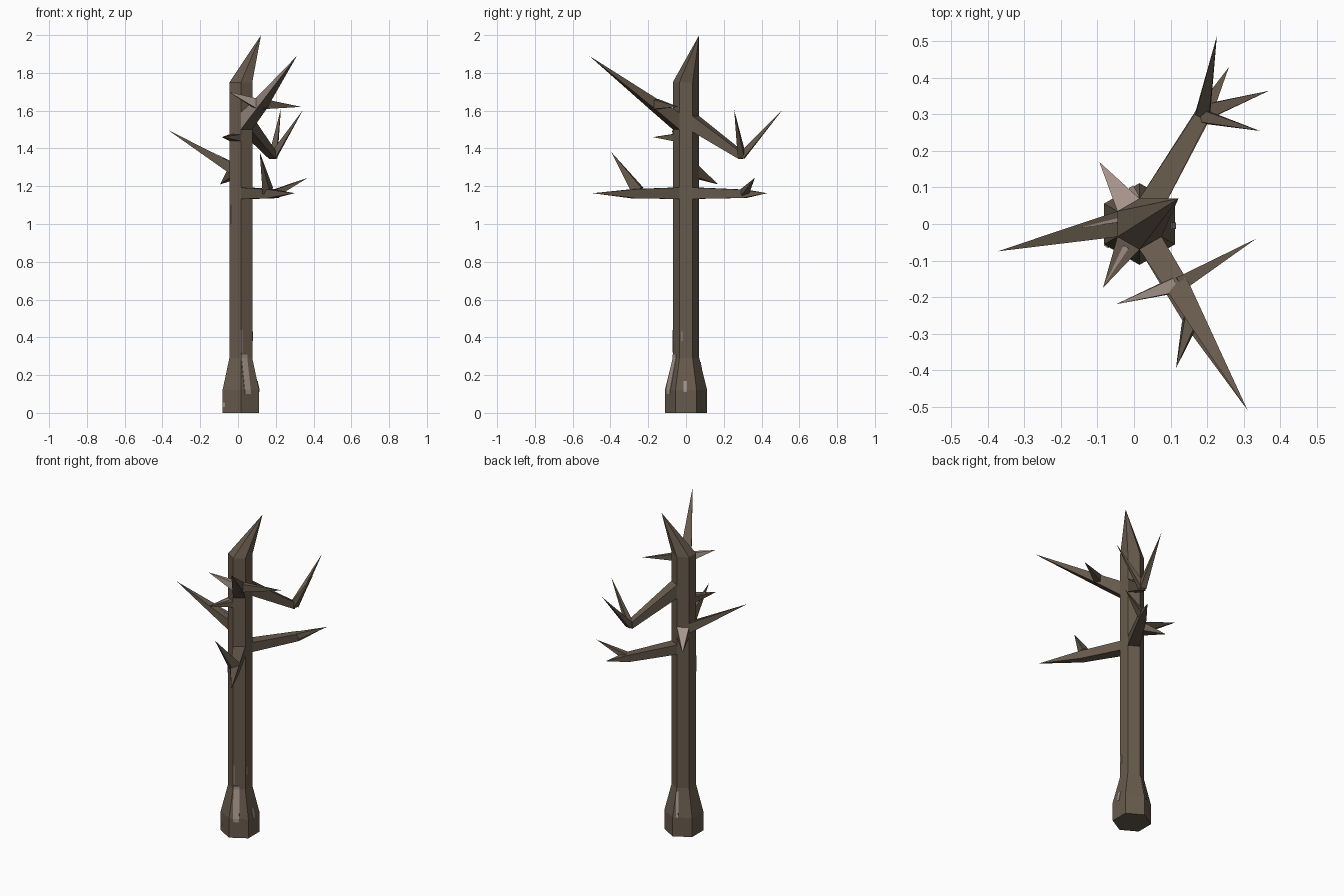
import bpy, bmesh, math
from mathutils import Vector

if "Cube" in bpy.data.objects:
    bpy.data.objects.remove(bpy.data.objects["Cube"])


def flat(name, rgb):
    m = bpy.data.materials.new(name)
    m.diffuse_color = (*rgb, 1)
    m.use_nodes = True
    m.node_tree.nodes["Principled BSDF"].inputs["Base Color"].default_value = m.diffuse_color
    return m


bark = flat("dark brown bark", (0.135, 0.102, 0.072))
pale = flat("pale bare wood", (0.37, 0.29, 0.25))
AXIS = 0.015   # trunk centre in x
UP = Vector((0, 0, 1))


def finish(name, bm):
    bmesh.ops.recalc_face_normals(bm, faces=bm.faces)
    me = bpy.data.meshes.new(name)
    bm.to_mesh(me)
    bm.free()
    me.materials.append(bark)
    me.materials.append(pale)
    bpy.context.collection.objects.link(bpy.data.objects.new(name, me))


def loft(name, rings, tip, bare=()):
    """Skin equal-sized rings, close to a point; sides listed in bare are pale."""
    bm = bmesh.new()
    loops = [[bm.verts.new(p) for p in r] for r in rings]
    n = len(loops[0])
    apex = bm.verts.new(tip)
    bm.faces.new(loops[0][::-1])
    for i in range(n):
        j = (i + 1) % n
        faces = [bm.faces.new((a[i], a[j], b[j], b[i])) for a, b in zip(loops, loops[1:])]
        faces.append(bm.faces.new((loops[-1][i], loops[-1][j], apex)))
        for f in faces:
            f.material_index = int(i in bare)
    finish(name, bm)


def box_ring(c, side, up, w, h):
    c = Vector(c)
    return [c + side * w * a + up * h * b for a, b in ((-1, -1), (1, -1), (1, 1), (-1, 1))]


def radial(angle):
    a = math.radians(angle)
    return Vector((math.cos(a), math.sin(a), 0)), Vector((-math.sin(a), math.cos(a), 0))


def branch(name, angle, z, h, tip, mids=(), bare=()):
    """Four-sided branch growing out of the trunk face at the given angle."""
    d, side = radial(angle)
    base = Vector((AXIS, 0, z)) + d * 0.06
    rings = [box_ring(base, side, UP, 0.035, h)]
    rings += [box_ring(c, side, UP, w, hh) for c, w, hh in mids]
    loft(name, rings, tip, bare)


def twig(name, base, tip, w, h, bare=()):
    """Small four-sided spike, square to its own direction."""
    d = (Vector(tip) - Vector(base)).normalized()
    side = d.cross(UP).normalized()
    loft(name, [box_ring(base, side, side.cross(d), w, h)], tip, bare)


# trunk: hexagonal, flared foot, leaning broken tip
PROFILE = [(0.112, 0), (0.112, 0.12), (0.07, 0.29), (0.07, 1.75)]


def hexagon(r, z):
    return [(AXIS + r * math.cos(math.radians(30 + 60 * i)),
             r * math.sin(math.radians(30 + 60 * i)), z) for i in range(6)]


loft("trunk", [hexagon(r, z) for r, z in PROFILE], (0.122, 0.07, 2.0))


def streak(name, angle, z0, z1, offset, w):
    """Thin pale plate following one trunk face."""
    d, side = radial(angle)
    bm = bmesh.new()
    rows = []
    for z in [z0] + [k for _, k in PROFILE if z0 < k < z1] + [z1]:
        for (ra, za), (rb, zb) in zip(PROFILE, PROFILE[1:]):
            if za <= z <= zb:
                r = ra + (rb - ra) * (z - za) / (zb - za)
        c = Vector((AXIS, 0, z)) + d * (r * math.cos(math.radians(30)) + 0.001) + side * offset
        rows.append([bm.verts.new(p) for p in box_ring(c, side, d, w, 0.002)])
    bm.faces.new(rows[0][::-1])
    bm.faces.new(rows[-1])
    for a, b in zip(rows, rows[1:]):
        for i in range(4):
            j = (i + 1) % 4
            bm.faces.new((a[i], a[j], b[j], b[i]))
    for f in bm.faces:
        f.material_index = 1
    finish(name, bm)


# bare wood streaks on the trunk
streak("streak_front_right", -60, 0.10, 0.31, -0.015, 0.018)
streak("streak_front_right_upper", -60, 0.32, 0.44, -0.03, 0.003)
streak("streak_right", 0, 0.11, 0.17, -0.005, 0.009)
streak("streak_right_upper", 0, 0.38, 0.43, -0.022, 0.003)
streak("streak_back_left", 120, 0.12, 0.27, -0.031, 0.007)
streak("streak_front_left_foot", -120, 0.03, 0.055, -0.047, 0.007)
streak("streak_front_left_upper", -120, 1.0, 1.10, -0.029, 0.004)

# upper front branch, bare on its left side, with two twigs
branch("upper_front_branch", -60, 1.545, 0.045, (0.312, -0.512, 1.89),
       [((0.125, -0.18, 1.64), 0.031, 0.03)], bare=(3,))
twig("upper_front_twig_right", (0.125, -0.165, 1.635), (0.335, -0.04, 1.62), 0.02, 0.027)
twig("upper_front_twig_left", (0.105, -0.17, 1.635), (-0.05, -0.22, 1.70), 0.02, 0.027,
     bare=(0, 1, 2, 3))

# lower front branch with one upright twig
branch("lower_front_branch", -60, 1.163, 0.03, (0.30, -0.495, 1.163),
       [((0.165, -0.27, 1.16), 0.025, 0.025)])
twig("lower_front_twig", (0.158, -0.255, 1.175), (0.115, -0.395, 1.38), 0.021, 0.03)

# upper back branch: drops to an elbow, then forks upward
branch("upper_back_branch", 60, 1.53, 0.042, (0.192, 0.306, 1.35),
       [((0.183, 0.29, 1.365), 0.02, 0.022)])
twig("upper_back_twig_long", (0.187, 0.295, 1.36), (0.227, 0.515, 1.61), 0.02, 0.018)
twig("upper_back_twig_short", (0.187, 0.295, 1.36), (0.345, 0.255, 1.605), 0.018, 0.018)

# lower back branch with one twig
branch("lower_back_branch", 60, 1.163, 0.03, (0.26, 0.43, 1.163),
       [((0.195, 0.31, 1.16), 0.022, 0.022)])
twig("lower_back_twig", (0.205, 0.31, 1.168), (0.37, 0.365, 1.245), 0.02, 0.018)

# left branch and the two short thorns beside it, with bare patches on top
branch("left_branch", 180, 1.30, 0.032, (-0.374, -0.075, 1.50))
twig("left_branch_streak", (-0.045, 0.01, 1.334), (-0.15, -0.01, 1.389), 0.006, 0.002,
     bare=(0, 1, 2, 3))
branch("back_left_thorn", 120, 1.275, 0.032, (-0.095, 0.17, 1.21), bare=(2,))
branch("front_left_thorn", -120, 1.457, 0.018, (-0.085, -0.175, 1.46))
twig("front_left_thorn_streak", (-0.022, -0.063, 1.475), (-0.08, -0.165, 1.462), 0.008, 0.002,
     bare=(0, 1, 2, 3))
